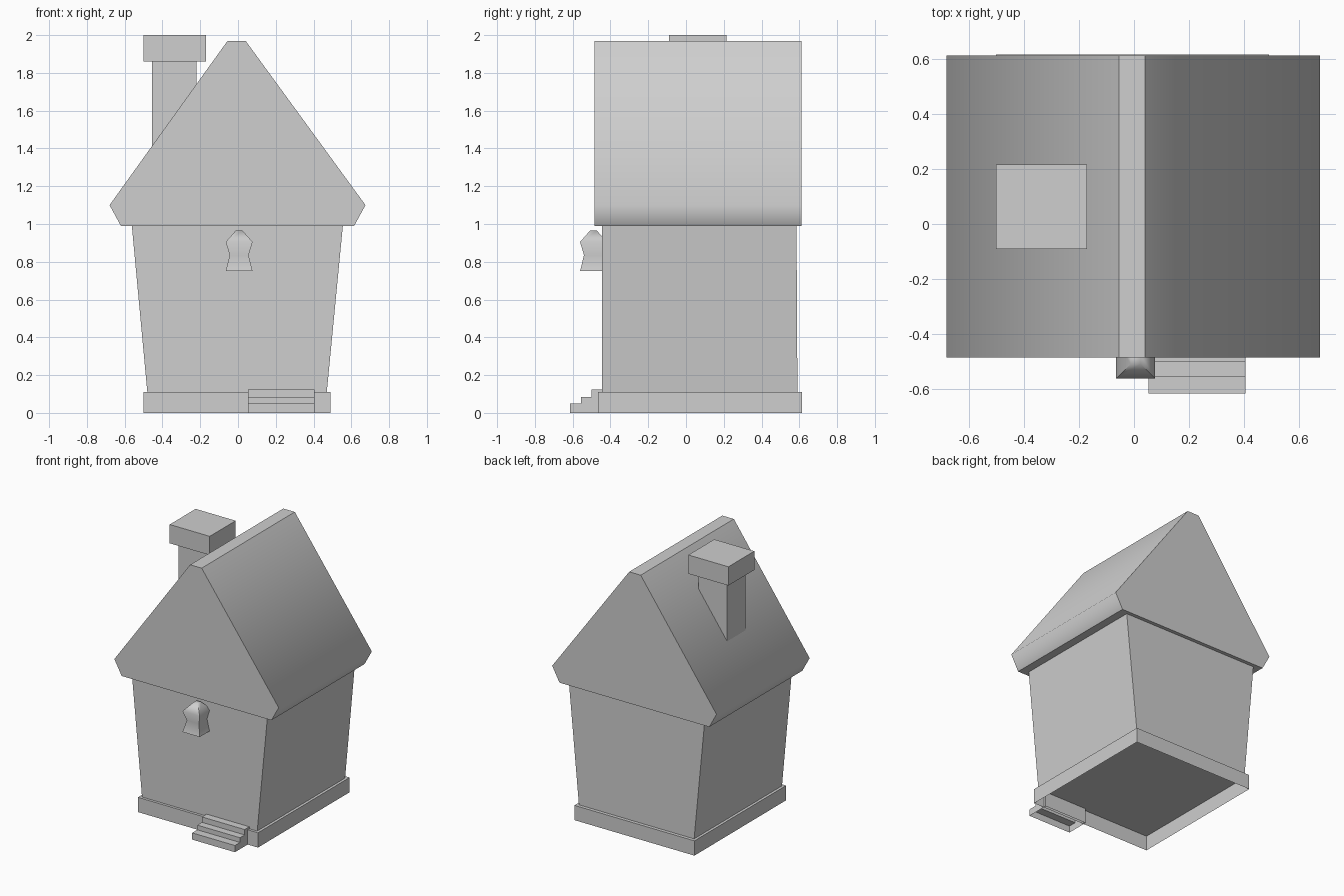
import bpy, bmesh, math

if "Cube" in bpy.data.objects:
    bpy.data.objects.remove(bpy.data.objects["Cube"])

# One plain grey for everything
grey = bpy.data.materials.new("plain_grey")
grey.use_nodes = True
colour = (0.62, 0.62, 0.62, 1)
grey.diffuse_color = colour
grey.node_tree.nodes["Principled BSDF"].inputs["Base Color"].default_value = colour


def finish(name, bm):
    mesh = bpy.data.meshes.new(name)
    bm.to_mesh(mesh)
    bm.free()
    mesh.materials.append(grey)
    obj = bpy.data.objects.new(name, mesh)
    bpy.context.collection.objects.link(obj)
    return obj


def loft(rings, cap_bottom=True):
    """Join matching rings of points into a solid."""
    bm = bmesh.new()
    loops = [[bm.verts.new(p) for p in ring] for ring in rings]
    n = len(loops[0])
    for low, high in zip(loops, loops[1:]):
        for i in range(n):
            j = (i + 1) % n
            bm.faces.new((low[i], low[j], high[j], high[i]))
    bottom = bm.faces.new(loops[0][::-1])
    bm.faces.new(loops[-1])
    bmesh.ops.recalc_face_normals(bm, faces=bm.faces)
    if not cap_bottom:
        bmesh.ops.delete(bm, geom=[bottom], context='FACES_ONLY')
    return bm


def rect(x0, x1, y0, y1, z):
    return [(x0, y0, z), (x1, y0, z), (x1, y1, z), (x0, y1, z)]


def box(name, x0, x1, y0, y1, z0, z1, cap_bottom=True):
    return finish(name, loft([rect(x0, x1, y0, y1, z) for z in (z0, z1)], cap_bottom))


# Plinth, open underneath
box("plinth", -0.5, 0.49, -0.465, 0.615, 0, 0.11, cap_bottom=False)

# Walls flare outwards towards the roof
finish("walls", loft([rect(-0.48, 0.47, -0.445, 0.59, 0.11),
                      rect(-0.562, 0.555, -0.445, 0.585, 0.99)]))

# Roof prism, with the eave edges shaded smooth
profile = [(-0.62, 0.99), (0.615, 0.99), (0.675, 1.10),
           (0.04, 1.97), (-0.055, 1.97), (-0.68, 1.10)]
bm = loft([[(x, y, z) for x, z in profile] for y in (-0.485, 0.612)])
for face in bm.faces:
    face.smooth = True
for edge in bm.edges:
    edge.smooth = all(abs(v.co.z - 1.10) < 0.01 for v in edge.verts) \
        and edge.verts[0].co.x * edge.verts[1].co.x > 0
finish("roof", bm)

# Chimney
box("chimney_shaft", -0.455, -0.22, -0.05, 0.165, 1.2, 1.86)
box("chimney_cap", -0.5, -0.17, -0.09, 0.215, 1.86, 2.0)

# Front steps: one stepped profile, open underneath
steps = [(-0.445, 0), (-0.615, 0), (-0.615, 0.05), (-0.555, 0.05),
         (-0.555, 0.085), (-0.5, 0.085), (-0.5, 0.125), (-0.445, 0.125)]
bm = loft([[(x, y, z) for y, z in steps] for x in (0.053, 0.405)])
under = [f for f in bm.faces if all(v.co.z < 0.001 for v in f.verts)]
bmesh.ops.delete(bm, geom=under, context='FACES_ONLY')
finish("front_steps", bm)

# Waisted lantern on the front wall
rings = []
for half, z in ((0.071, 0.75), (0.05, 0.835), (0.071, 0.905), (0.018, 0.965)):
    rings.append(rect(0.006 - half, 0.006 + half, -0.49 - half, -0.49 + half, z))
lantern = finish("lantern", loft(rings))
bpy.ops.object.select_all(action='DESELECT')
lantern.select_set(True)
bpy.context.view_layer.objects.active = lantern
bpy.ops.object.shade_smooth_by_angle(angle=math.radians(60))
